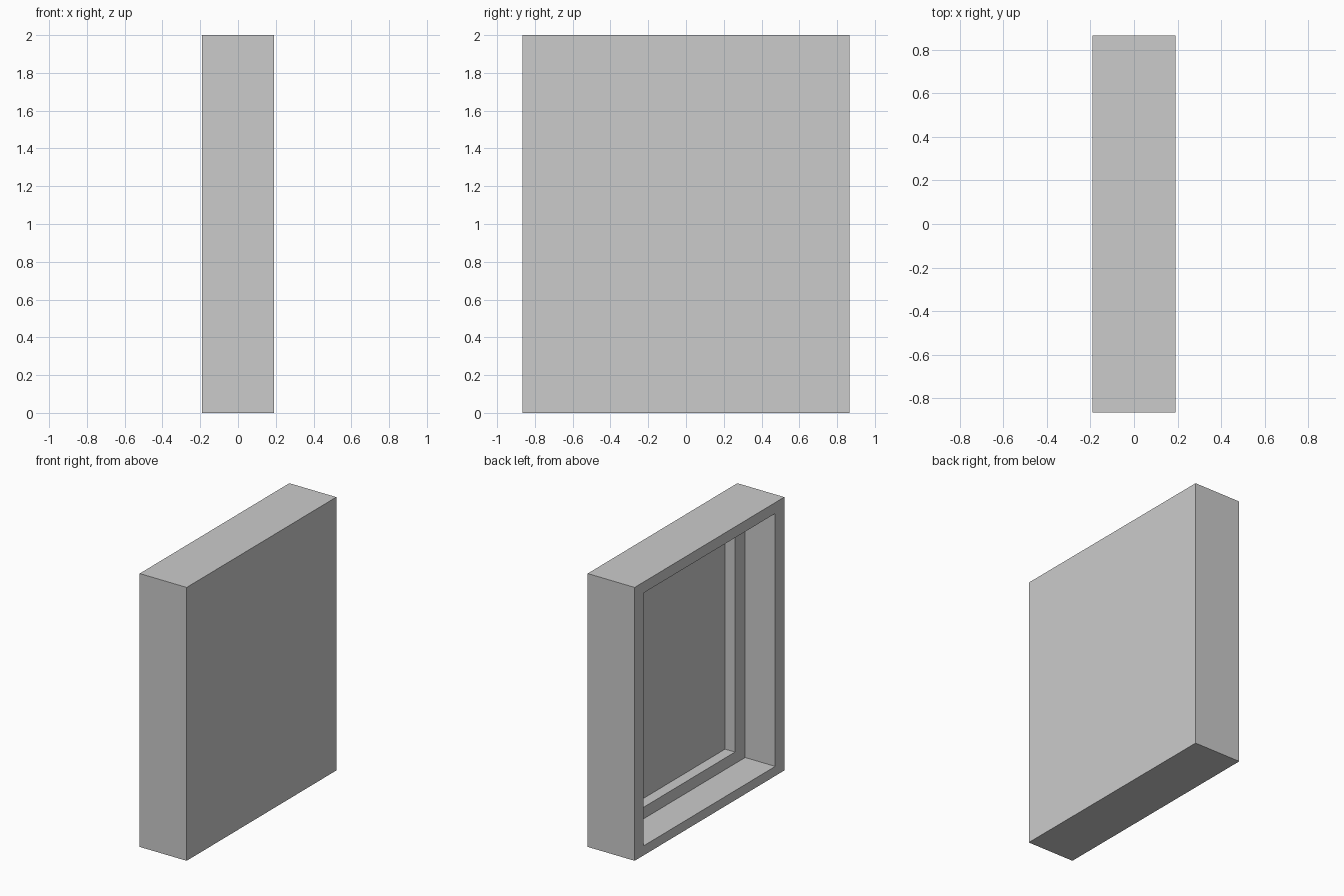
import bpy, bmesh

if "Cube" in bpy.data.objects:
    bpy.data.objects.remove(bpy.data.objects["Cube"])

# Shallow open box with a stepped recess facing -x.
# Each ring: (x, half width in y, bottom z, top z), from closed back to recess floor.
RINGS = [
    (0.19, 0.865, 0.0, 2.0),      # closed outer face
    (-0.19, 0.865, 0.0, 2.0),     # outer rim edge
    (-0.19, 0.76, 0.07, 1.92),    # inner rim edge
    (0.053, 0.76, 0.07, 1.92),    # outer edge of the ledge
    (0.053, 0.642, 0.155, 1.835), # inner edge of the ledge
    (0.133, 0.642, 0.155, 1.835), # recess floor
]


def rectangle(bm, x, w, z0, z1):
    return [bm.verts.new((x, y, z)) for y, z in ((-w, z0), (w, z0), (w, z1), (-w, z1))]


bm = bmesh.new()
loops = [rectangle(bm, *ring) for ring in RINGS]

# Bridge neighbouring rings
for a, b in zip(loops, loops[1:]):
    for i in range(4):
        j = (i + 1) % 4
        bm.faces.new((a[i], a[j], b[j], b[i]))

# Outer face and recess floor
bm.faces.new(loops[0])
bm.faces.new(loops[-1])
bmesh.ops.recalc_face_normals(bm, faces=bm.faces)

mesh = bpy.data.meshes.new("recessed_frame")
bm.to_mesh(mesh)
bm.free()
frame = bpy.data.objects.new("recessed_frame", mesh)
bpy.context.collection.objects.link(frame)
